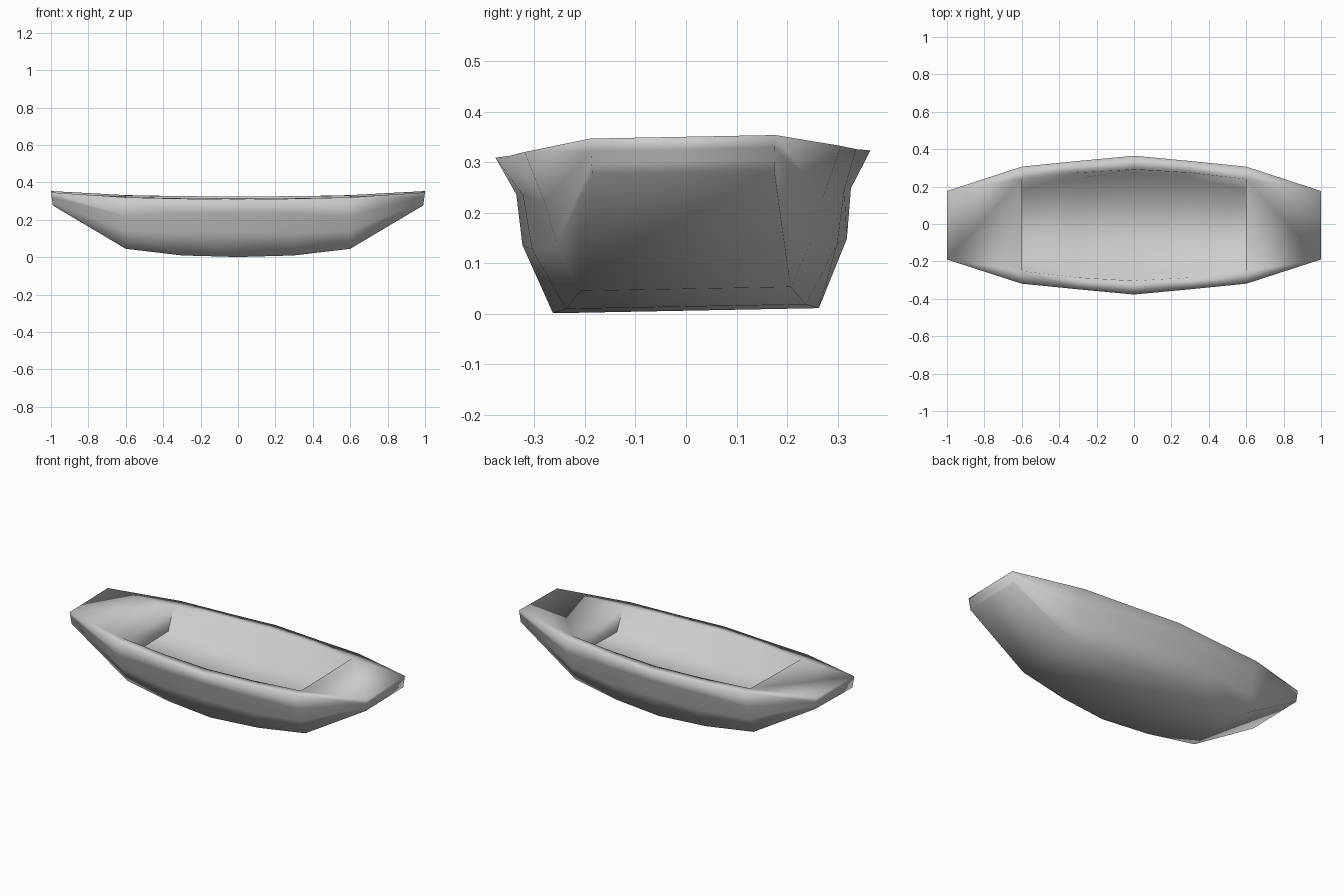
import bpy, bmesh, math
from mathutils import Matrix

cube = bpy.data.objects.get("Cube")
if cube:
    bpy.data.objects.remove(cube)

paint = bpy.data.materials.new("plain grey")
paint.use_nodes = True
GREY = (0.6, 0.6, 0.6, 1)
paint.diffuse_color = GREY
paint.node_tree.nodes["Principled BSDF"].inputs["Base Color"].default_value = GREY

# Half sections of the shell, keel edge up to the outer rim: (half width, height)
SECTIONS = {
    0.0: [(.263, .006), (.321, .142), (.331, .242), (.371, .316)],
    0.3: [(.237, .014), (.302, .133), (.318, .240), (.343, .319)],
    0.6: [(.208, .049), (.253, .143), (.275, .225), (.313, .326)],
    1.0: [(.180, .280), (.181, .300), (.182, .325), (.183, .350)],
}
# Inner rim: half width, height (it meets the outer rim at the tips)
INNER_RIM = {0.0: (.298, .319), 0.3: (.280, .321), 0.6: (.246, .325), 1.0: (.183, .350)}
# Floor edge: half width, height
FLOOR = {0.0: (.278, .170), 0.3: (.246, .176), 0.6: (.190, .190)}
STATIONS = [-1.0, -0.6, -0.3, 0.0, 0.3, 0.6, 1.0]


def grid(bm, rows):
    """Skin a list of equally long point rows."""
    verts = [[bm.verts.new(p) for p in row] for row in rows]
    for a, b in zip(verts, verts[1:]):
        for i in range(len(a) - 1):
            bm.faces.new((a[i], a[i + 1], b[i + 1], b[i]))


def pair(table, s):
    """Both mirrored points of a table entry at station s."""
    y, z = table[abs(s)]
    return [(s, -y, z), (s, y, z)]


def shell_side(s, side):
    """Outer points of one side; the transom foot leans slightly inward."""
    points = []
    for y, z in SECTIONS[abs(s)]:
        lean = (.35 - z) / 7 if abs(s) == 1 else 0
        points.append((s * (1 - lean), side * y, z))
    return points


hull = bmesh.new()

# Outer shell with the rim, from inner rim to inner rim
rows = []
for s in STATIONS:
    rim_right, rim_left = pair(INNER_RIM, s)
    rows.append([rim_right] + shell_side(s, -1)[::-1] + shell_side(s, 1) + [rim_left])
grid(hull, rows)

# Cockpit walls and floor
rows = []
for s in STATIONS[1:-1]:
    rim_right, rim_left = pair(INNER_RIM, s)
    rows.append([rim_right] + pair(FLOOR, s) + [rim_left])
grid(hull, rows)

# Transom, end deck and upright bulkhead at each end
for end in (-1, 1):
    grid(hull, [shell_side(end, -1), shell_side(end, 1)])
    grid(hull, [pair(INNER_RIM, end), pair(INNER_RIM, end * .6), pair(FLOOR, end * .6)])

bmesh.ops.remove_doubles(hull, verts=hull.verts, dist=0.0005)
bmesh.ops.recalc_face_normals(hull, faces=hull.faces)

# Smooth everywhere except where a bulkhead meets the floor and cockpit walls
for f in hull.faces:
    f.smooth = True
floor_z = FLOOR[0.6][1]
for e in hull.edges:
    at_end = all(abs(abs(v.co.x) - .6) < .001 for v in e.verts)
    if at_end and any(abs(v.co.z - floor_z) < .001 for v in e.verts):
        e.smooth = False

# The whole boat heels very slightly
hull.transform(Matrix.Rotation(math.radians(1.1), 4, 'X'))
mesh = bpy.data.meshes.new("hull")
hull.to_mesh(mesh)
hull.free()
mesh.materials.append(paint)
bpy.context.collection.objects.link(bpy.data.objects.new("hull", mesh))
